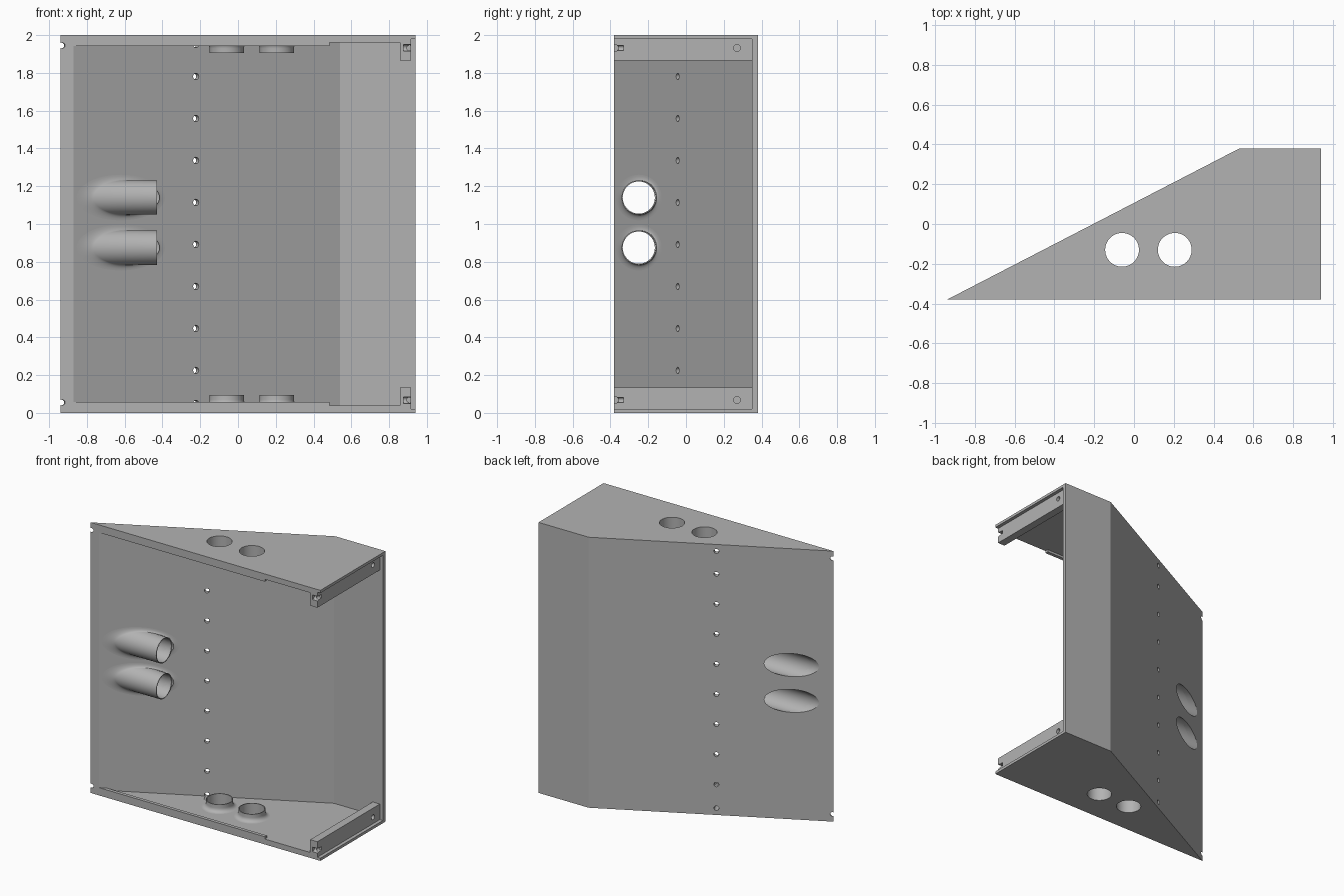
import bpy, bmesh, math
from mathutils import Vector

if bpy.data.objects.get("Cube"):
    bpy.data.objects.remove(bpy.data.objects["Cube"])

grey = bpy.data.materials.new("plain grey")
grey.use_nodes = True
COL = (0.45, 0.45, 0.45, 1)
grey.diffuse_color = COL
grey.node_tree.nodes["Principled BSDF"].inputs["Base Color"].default_value = COL

SLOPE = 0.76 / 1.47                       # dy/dx of the slanted wall
NORMAL = Vector((-SLOPE, 1, 0)).normalized()
TUBE_R, RIM_R, FILLET = 0.085, 0.091, 0.03


def inner_x(y):
    """x of the slanted wall's inside face at y"""
    return -0.872 + (y + 0.38) / SLOPE


def make(name, bm):
    bmesh.ops.recalc_face_normals(bm, faces=bm.faces)
    me = bpy.data.meshes.new(name)
    bm.to_mesh(me)
    bm.free()
    me.materials.append(grey)
    ob = bpy.data.objects.new(name, me)
    bpy.context.collection.objects.link(ob)
    return ob


def prism(name, plan, z0, z1):
    bm = bmesh.new()
    base = bm.faces.new([bm.verts.new((x, y, z0)) for x, y in plan])
    up = bmesh.ops.extrude_face_region(bm, geom=[base])["geom"]
    bmesh.ops.translate(bm, vec=(0, 0, z1 - z0),
                        verts=[v for v in up if isinstance(v, bmesh.types.BMVert)])
    return make(name, bm)


def box(name, x0, x1, y0, y1, z0, z1):
    return prism(name, [(x0, y0), (x1, y0), (x1, y1), (x0, y1)], z0, z1)


def rod(centre, axis, radius, length, sides=48):
    bm = bmesh.new()
    bmesh.ops.create_cone(bm, cap_ends=True, segments=sides,
                          radius1=radius, radius2=radius, depth=length)
    turn = Vector((0, 0, 1)).rotation_difference(Vector(axis)).to_matrix()
    bmesh.ops.rotate(bm, verts=bm.verts, matrix=turn)
    bmesh.ops.translate(bm, verts=bm.verts, vec=centre)
    return make("cutter", bm)


def cut(ob, cutter):
    mod = ob.modifiers.new("cut", "BOOLEAN")
    mod.operation, mod.solver, mod.object = "DIFFERENCE", "EXACT", cutter
    bpy.context.view_layer.objects.active = ob
    bpy.ops.object.modifier_apply(modifier=mod.name)
    bpy.data.objects.remove(cutter)


def collar(name, point, end):
    """Short tube with a filleted foot; point(r, angle, lift), end(r, angle)"""
    bm = bmesh.new()
    n = 48
    angles = [2 * math.pi * i / n for i in range(n)]
    rings = []
    for k in range(7):
        a = k / 6 * math.pi / 2
        r = RIM_R + FILLET * (1 - math.sin(a))
        lift = FILLET * (1 - math.cos(a))
        rings.append([point(r, t, lift) for t in angles])
    rings.append([end(RIM_R, t) for t in angles])
    rings.append([end(TUBE_R, t) for t in angles])
    rings.append([point(TUBE_R, t, -0.02) for t in angles])
    rings = [[bm.verts.new(p) for p in ring] for ring in rings]
    for a, b in zip(rings, rings[1:] + rings[:1]):
        for i in range(n):
            j = (i + 1) % n
            bm.faces.new((a[i], a[j], b[j], b[i]))
    return make(name, bm)


parts = []

# Housing: solid wedge, hollowed and open at the front and the left side
housing = prism("housing", [(-0.94, -0.38), (0.94, -0.38), (0.94, 0.38), (0.53, 0.38)], 0, 2)
cut(housing, prism("cutter", [(inner_x(-0.5), -0.5), (1.1, -0.5), (1.1, 0.35),
                              (inner_x(0.35), 0.35)], 0.04, 1.96))
cut(housing, box("cutter", 0.915, 1.1, -0.5, 0.35, 0.02, 1.98))
parts.append(housing)

# Pairs of round openings through floor and ceiling, and through the slanted wall
PLATE_X, PLATE_Y = (-0.06, 0.205), -0.13
WALL_Z, WALL_Y, TUBE_END = (0.875, 1.14), -0.25, -0.43
for x in PLATE_X:
    cut(housing, rod((x, PLATE_Y, 1), (0, 0, 1), TUBE_R, 3))
for z in WALL_Z:
    cut(housing, rod((-0.7, WALL_Y, z), (1, 0, 0), TUBE_R, 0.8))

# Column of screw holes and the corner notches in the slanted wall
for z in [0.05, 1.95] + [0.225 + 0.2223 * i for i in range(8)]:
    cut(housing, rod((-0.23, -0.03, z), NORMAL, 0.017, 0.15, 16))
for z in (0.055, 1.945):
    cut(housing, rod((-0.932, -0.38, z), NORMAL, 0.015, 0.15, 16))

# Collars around the floor and ceiling openings
for label, base, s in (("floor", 0.04, 1), ("ceiling", 1.96, -1)):
    for x in PLATE_X:
        def ring(r, t, lift, x=x):
            return (x + r * math.cos(t), PLATE_Y + r * math.sin(t), base + s * lift)
        parts.append(collar(label + "_collar", ring,
                            lambda r, t: ring(r, t, 0.055)))

# Tubes leaving the slanted wall sideways
for z in WALL_Z:
    def wall_ring(r, t, lift, z=z):
        y = WALL_Y + r * math.cos(t)
        return (inner_x(y) + lift, y, z + r * math.sin(t))

    def wall_end(r, t, z=z):
        return (TUBE_END, WALL_Y + r * math.cos(t), z + r * math.sin(t))
    parts.append(collar("wall_tube", wall_ring, wall_end))

# Side lips with screw holes, and raised front strips, mirrored top and bottom
for label, flip in (("lower", False), ("upper", True)):
    def zz(a, b):
        return (2 - b, 2 - a) if flip else (a, b)
    lip = box(label + "_side_lip", 0.857, 0.915, -0.38, 0.352, *zz(0.03, 0.135))
    h = zz(0.068, 0.068)[0]
    for y in (-0.375, 0.27):
        cut(lip, rod((0.915, y, h), (1, 0, 0), 0.018, 0.08, 16))
    cut(lip, rod((0.908, -0.38, h), (0, 1, 0), 0.015, 0.1, 16))
    strip = box(label + "_front_strip", -0.88, 0.485, -0.38, -0.355, *zz(0.03, 0.057))
    parts += [lip, strip]

# Smooth the round surfaces, keep the edges crisp
bpy.ops.object.select_all(action="DESELECT")
for ob in parts:
    ob.select_set(True)
bpy.context.view_layer.objects.active = housing
bpy.ops.object.shade_smooth_by_angle(angle=math.radians(24))
